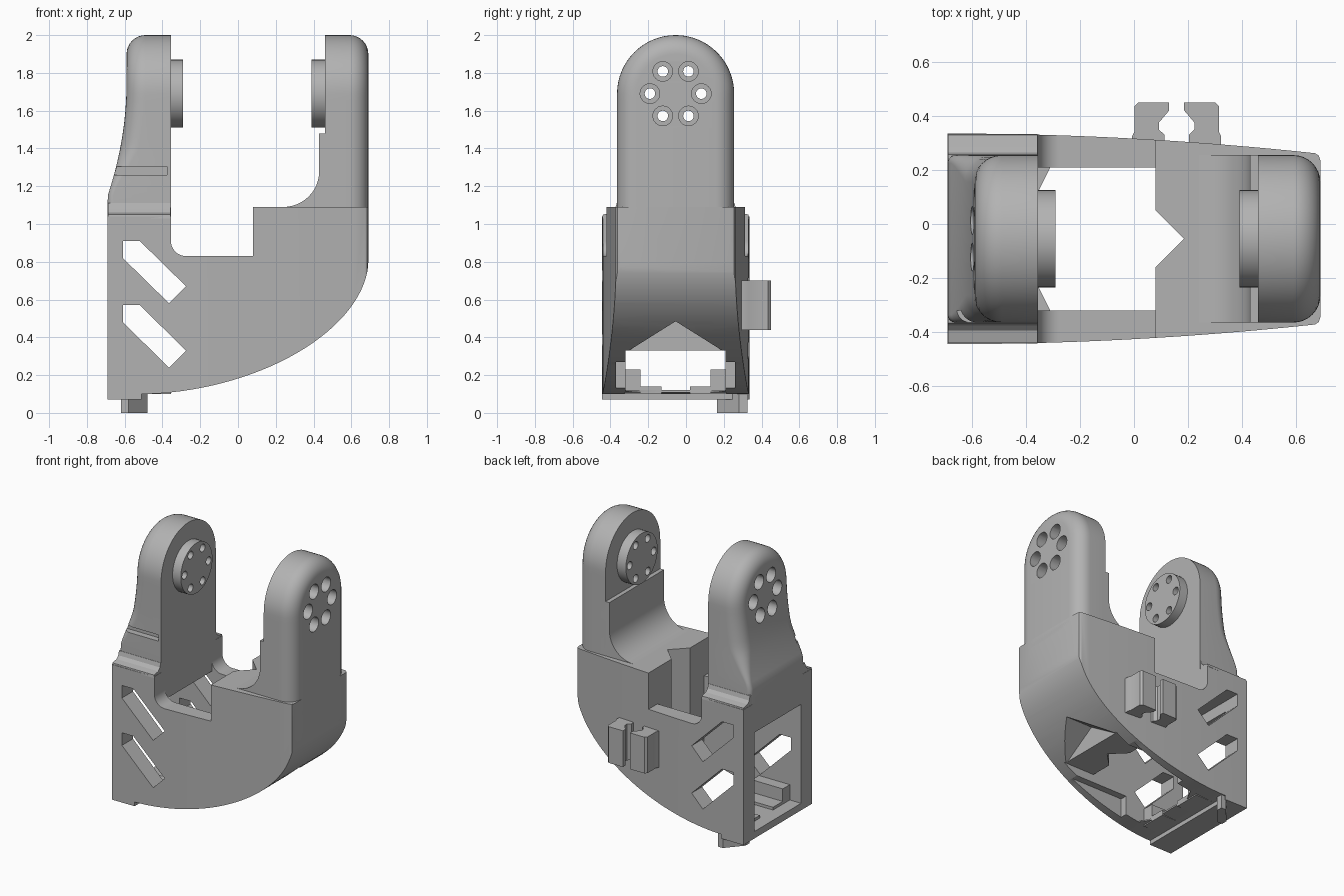
import bpy, bmesh, math
from mathutils import Vector

cube = bpy.data.objects.get("Cube")
if cube:
    bpy.data.objects.remove(cube, do_unlink=True)

grey = bpy.data.materials.new("plain grey")
grey.use_nodes = True
GREY = (0.45, 0.45, 0.45, 1)
grey.diffuse_color = GREY
grey.node_tree.nodes["Principled BSDF"].inputs["Base Color"].default_value = GREY

MID = -0.055      # centre line in y
PIVOT = 1.69      # height of the pivot axis
HALF = 0.31       # half width of an arm


def finish(name, bm):
    bmesh.ops.recalc_face_normals(bm, faces=bm.faces)
    mesh = bpy.data.meshes.new(name)
    bm.to_mesh(mesh)
    bm.free()
    mesh.materials.append(grey)
    ob = bpy.data.objects.new(name, mesh)
    bpy.context.collection.objects.link(ob)
    return ob


def prism(name, pts, axis, a, b):
    """Extrude a 2D outline along an axis from a to b."""
    place = {"x": lambda p, d: (d, p[0], p[1]),
             "y": lambda p, d: (p[0], d, p[1]),
             "z": lambda p, d: (p[0], p[1], d)}[axis]
    bm = bmesh.new()
    lo = [bm.verts.new(place(p, a)) for p in pts]
    hi = [bm.verts.new(place(p, b)) for p in pts]
    bm.faces.new(lo)
    bm.faces.new(hi)
    for i in range(len(pts)):
        j = (i + 1) % len(pts)
        bm.faces.new((lo[i], lo[j], hi[j], hi[i]))
    return finish(name, bm)


def box(name, x0, x1, y0, y1, z0, z1):
    return prism(name, [(x0, y0), (x1, y0), (x1, y1), (x0, y1)], "z", z0, z1)


def arc(cx, cz, r, a0, a1, n=12):
    angles = [math.radians(a0 + (a1 - a0) * i / n) for i in range(n + 1)]
    return [(cx + r * math.cos(a), cz + r * math.sin(a)) for a in angles]


def rod(name, y, z, r, a, b, n=32):
    return prism(name, arc(y, z, r, 0, 360, n)[:-1], "x", a, b)


def boolean(ob, tool, op="DIFFERENCE", keep=False):
    tool.hide_render = True
    mod = ob.modifiers.new("cut", "BOOLEAN")
    mod.operation, mod.solver, mod.object = op, "EXACT", tool
    bpy.context.view_layer.objects.active = ob
    bpy.ops.object.modifier_apply(modifier=mod.name)
    if not keep:
        bpy.data.objects.remove(tool, do_unlink=True)


# Body: side profile crossed with a tapering plan
profile = [(-0.69, 1.04), (-0.69, 0.07), (-0.51, 0.07)]
for i in range(33):
    t = math.pi / 2 * i / 32
    e = 2 / 1.85
    profile.append((-0.51 + 1.2 * math.sin(t) ** e, 0.8 - 0.7 * max(math.cos(t), 0) ** e))
profile += [(0.69, 1.09), (0.08, 1.09), (0.08, 0.83)]
profile += arc(-0.275, 0.91, 0.08, 270, 180) + [(-0.355, 1.04)]
body = prism("body", profile, "y", -0.6, 0.6)
side = []
for i in range(25):
    x = -0.69 + 1.36 * i / 24
    side.append((x, 0.39 - 0.075 * ((x + 0.69) / 1.38) ** 2))
side += [(0.684, 0.308), (0.69, 0.29)]
plan = [(x, MID + h) for x, h in side] + [(x, MID - h) for x, h in reversed(side)]
boolean(body, prism("plan", plan, "z", -0.2, 1.5), "INTERSECT")

# Main cavity: open at the left end and at the top
boolean(body, box("cavity", -0.8, 0.08, -0.32, 0.21, 0.12, 0.83))
boolean(body, box("top_opening", -0.355, 0.08, -0.32, 0.21, 0.6, 1.3))
boolean(body, prism("notch", [(0.05, MID - 0.135), (0.185, MID), (0.05, MID + 0.135)],
                    "z", -0.2, 1.5))
# Underside opening with a shallow recess and a gable-shaped pocket
boolean(body, prism("floor_opening", [(-0.355, -0.23), (-0.355, 0.12), (-0.31, 0.21),
                                      (0.65, 0.21), (0.65, -0.32), (-0.31, -0.32)],
                    "z", -0.2, 0.33))
boolean(body, box("floor_recess", -0.2, 0.65, -0.37, 0.26, -0.2, 0.27))
boolean(body, prism("gable", [(-0.31, 0.325), (0.2, 0.325), (MID, 0.485)], "x", 0.32, 0.9))
# Slanted windows through both side walls
for drop in (0, 0.34):
    window = [(-0.61, 0.91), (-0.52, 0.91), (-0.275, 0.67), (-0.365, 0.58), (-0.61, 0.82)]
    boolean(body, prism("window", [(x, z - drop) for x, z in window], "y", -0.8, 0.8))

# Stepped rails on the cavity floor
rails = []
for s in (-1, 1):
    steps = [(0.27, 0.1), (0.27, 0.23), (0.185, 0.23), (0.185, 0.14), (0.075, 0.14), (0.075, 0.1)]
    rails.append(prism("floor_rail", [(MID + s * y, z) for y, z in steps], "x", -0.6, -0.355))


def arm(name, inner, sign, base, outer, radius):
    """Round-topped arm whose outer rim is rounded over."""
    sides = [base + (PIVOT - base) * i / 18 for i in range(18)]
    line = [(-HALF, z, -1, 0) for z in sides]
    for i in range(33):
        a = math.pi - math.pi * i / 32
        c, s = math.cos(a), math.sin(a)
        line.append((HALF * c, PIVOT + HALF * s, c, s))
    line += [(HALF, z, 1, 0) for z in reversed(sides)]
    bm = bmesh.new()
    rings = [[bm.verts.new((inner, MID + y, z)) for y, z, _, _ in line]]
    for k in range(9):
        t = math.pi / 2 * k / 8
        ring = []
        for y, z, ny, nz in line:
            r = radius(z)
            d = r * (1 - math.cos(t))
            x = outer(z) - r * (1 - math.sin(t))
            ring.append(bm.verts.new((sign * x, MID + y - ny * d, z - nz * d)))
        rings.append(ring)
    n = len(line)
    for a, b in zip(rings, rings[1:]):
        for i in range(n - 1):
            bm.faces.new((a[i], a[i + 1], b[i + 1], b[i]))
    for ring in (rings[0], rings[-1]):
        for i in range(n // 2 - 1):
            bm.faces.new((ring[i], ring[i + 1], ring[n - 2 - i], ring[n - 1 - i]))
        m = n // 2
        bm.faces.new((ring[m - 1], ring[m], ring[m + 1]))
    bm.faces.new([r[0] for r in rings] + [r[-1] for r in reversed(rings)])
    return finish(name, bm)


# Arms: the right-hand one bulges out towards its foot
arm_left = arm("left_arm", 0.46, 1, 1.03, lambda z: 0.69, lambda z: 0.1)
arm_right = arm("right_arm", -0.355, -1, 1.0,
                lambda z: 0.59 + 0.1 * min(1, max(0, (1.75 - z) / 0.6)) ** 2,
                lambda z: 0.03 + 0.07 * min(1, max(0, (z - 1.2) / 0.2)))
# Cable slot in the front edge of the right arm
boolean(arm_right, box("cable_slot", -0.8, -0.375, -0.5, -0.32, 1.26, 1.305))

# Pivot discs, bolt holes and counterbores
discs = [rod("left_disc", MID, PIVOT, 0.18, 0.39, 0.47, 48),
         rod("right_disc", MID, PIVOT, 0.18, -0.365, -0.29, 48)]
for i in range(6):
    a = math.radians(60 * i)
    y, z = MID + 0.136 * math.cos(a), PIVOT + 0.136 * math.sin(a)
    hole = rod("bolt_hole", y, z, 0.028, -0.9, 0.9, 20)
    for ob in [arm_left, arm_right] + discs:
        boolean(ob, hole, keep=True)
    bpy.data.objects.remove(hole, do_unlink=True)
    boolean(arm_left, rod("counterbore", y, z, 0.052, 0.54, 0.9, 24))
    boolean(arm_right, rod("counterbore", y, z, 0.052, -0.9, -0.435, 24))

# Flared shoulder under the right arm
flare = [(0.388, 1.03), (0.385, 1.05), (0.34, 1.06), (0.32, 1.08), (0.312, 1.11)]
shoulder = prism("right_shoulder", [(MID + y, z) for y, z in flare]
                 + [(MID - y, z) for y, z in reversed(flare)], "x", -0.688, -0.357)

# Curved web joining the left arm to the body
web = prism("left_web", arc(0.24, 1.28, 0.19, 270, 360) + [(0.43, 1.48), (0.5, 1.48), (0.5, 1.05),
            (0.24, 1.05)], "y", MID - HALF, MID + HALF)

# Cable clip on the back: two mirrored jaws
jaw = [(0.16, 0.28), (0.16, 0.325), (0.135, 0.325), (0.15, 0.34), (0.138, 0.352),
       (0.13, 0.355), (0.13, 0.365), (0.098, 0.365)]
clips = []
for s in (-1, 1):
    jaw = [(0.165, 0.28), (0.165, 0.325), (0.157, 0.34), (0.157, 0.435), (0.142, 0.45),
           (0.028, 0.45), (0.028, 0.42), (0.066, 0.375), (0.066, 0.35), (0.045, 0.33), (0.045, 0.28)]
    clips.append(prism("clip_jaw", [(0.158 + s * x, y) for x, y in jaw], "z", 0.44, 0.70))

# Diagonal hook below the left end
hook = prism("bottom_hook", [(-0.62, 0.165), (-0.58, 0.165), (-0.48, 0.28), (-0.48, 0.325),
                             (-0.52, 0.325), (-0.62, 0.21)], "z", 0, 0.11)

# Smooth shading with sharp edges kept
bpy.ops.object.select_all(action="DESELECT")
for ob in [body, arm_left, arm_right, shoulder, web, hook] + discs + clips + rails:
    ob.select_set(True)
bpy.context.view_layer.objects.active = body
bpy.ops.object.shade_smooth_by_angle(angle=math.radians(30))
